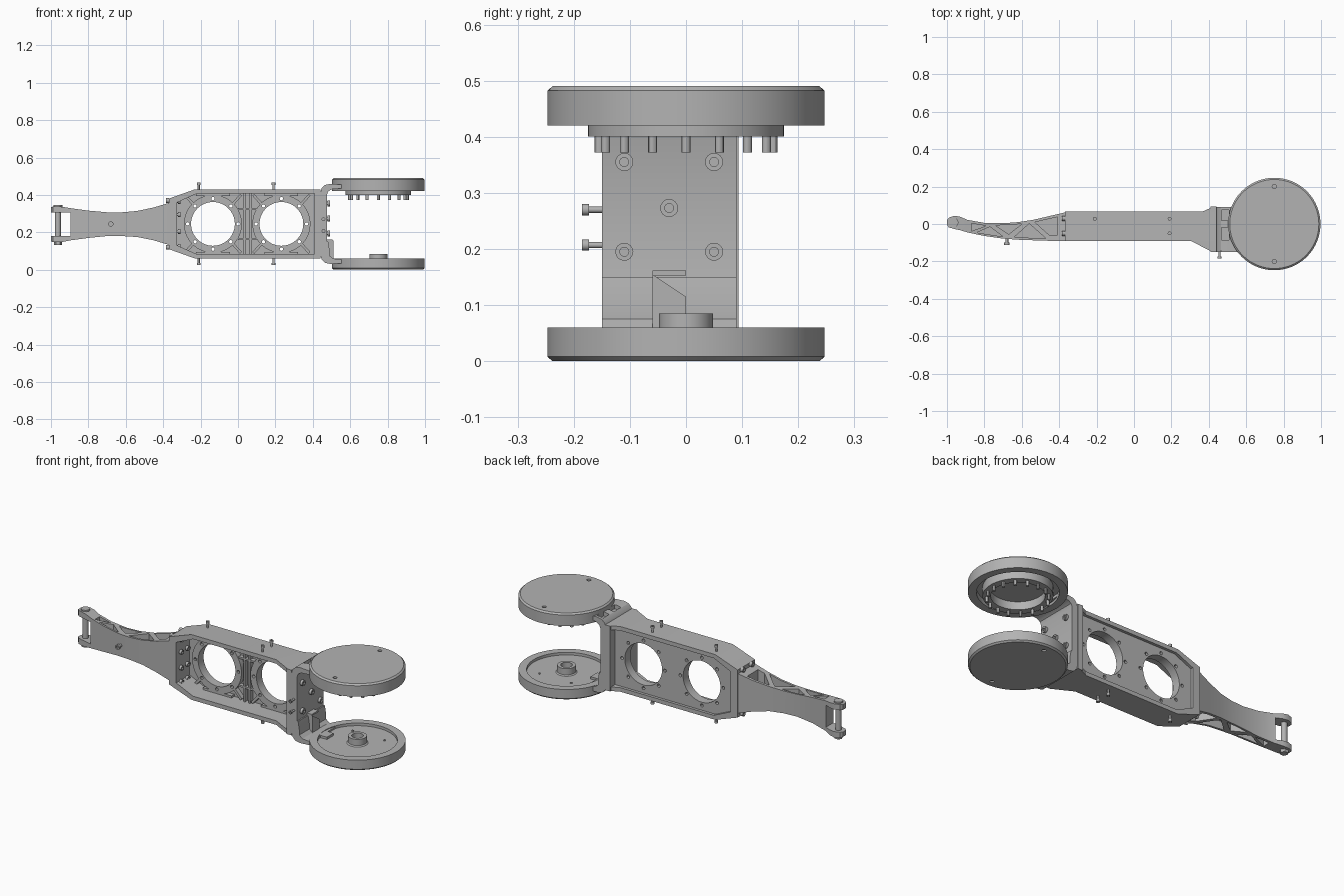
import bpy, bmesh, math
from mathutils import Vector, Matrix

cube = bpy.data.objects.get("Cube")
if cube:
    bpy.data.objects.remove(cube)

grey = bpy.data.materials.new("machined_grey")
grey.use_nodes = True
COLOR = (0.45, 0.45, 0.45, 1)
grey.diffuse_color = COLOR
grey.node_tree.nodes["Principled BSDF"].inputs["Base Color"].default_value = COLOR
parts = []


def link(name, bm):
    bmesh.ops.remove_doubles(bm, verts=bm.verts, dist=1e-5)
    bmesh.ops.recalc_face_normals(bm, faces=bm.faces)
    me = bpy.data.meshes.new(name)
    bm.to_mesh(me)
    bm.free()
    me.materials.append(grey)
    ob = bpy.data.objects.new(name, me)
    bpy.context.collection.objects.link(ob)
    parts.append(ob)
    return ob


def prism(name, pts, axis, a, b):
    """Extrude a 2D outline along an axis from a to b."""
    place = {"x": lambda u, v, w: (w, u, v),
             "y": lambda u, v, w: (u, w, v),
             "z": lambda u, v, w: (u, v, w)}[axis]
    bm = bmesh.new()
    lo, hi = [[bm.verts.new(place(u, v, w)) for u, v in pts] for w in (a, b)]
    bm.faces.new(lo)
    bm.faces.new(hi)
    for i in range(len(pts)):
        j = (i + 1) % len(pts)
        bm.faces.new((lo[i], lo[j], hi[j], hi[i]))
    return link(name, bm)


def box(name, x0, x1, y0, y1, z0, z1):
    return prism(name, [(x0, y0), (x1, y0), (x1, y1), (x0, y1)], "z", z0, z1)


def lathe(name, profile, at=(0, 0, 0), direction=(0, 0, 1), steps=64, closed=False):
    """Spin a (radius, height) profile around a direction."""
    bm = bmesh.new()
    vs = [bm.verts.new((r, 0, h)) for r, h in profile]
    es = [bm.edges.new(p) for p in zip(vs, vs[1:])]
    if closed:
        es.append(bm.edges.new((vs[-1], vs[0])))
    bmesh.ops.spin(bm, geom=vs + es, cent=(0, 0, 0), axis=(0, 0, 1),
                   angle=math.tau, steps=steps, use_merge=True)
    turn = Vector((0, 0, 1)).rotation_difference(Vector(direction)).to_matrix().to_4x4()
    bm.transform(Matrix.Translation(at) @ turn)
    return link(name, bm)


def rod(name, at, direction, r, length, steps=24):
    return lathe(name, [(0, 0), (r, 0), (r, length), (0, length)], at, direction, steps)


def screw(name, at, direction, shaft, r=0.01, head=0.012):
    """Socket-head screw standing on its shaft."""
    top = shaft + head
    return lathe(name, [(0, 0), (r * .55, 0), (r * .55, shaft), (r, shaft), (r, top),
                        (r * .5, top), (r * .5, top - head * .5), (0, top - head * .5)],
                 at, direction, 16)


def cut(target, *cutters):
    for c in cutters:
        m = target.modifiers.new("cut", "BOOLEAN")
        m.operation, m.solver, m.object = "DIFFERENCE", "EXACT", c
    dg = bpy.context.evaluated_depsgraph_get()
    target.data = bpy.data.meshes.new_from_object(target.evaluated_get(dg))
    target.modifiers.clear()
    for c in cutters:
        parts.remove(c)
        bpy.data.objects.remove(c)


MID = 0.245
CX = 0.75

# Upper and lower round discs
upper = lathe("upper_disc", [(0, .49), (.238, .49), (.247, .482), (.247, .42), (.205, .42),
                             (.205, .45), (.175, .45), (.175, .40), (.135, .40),
                             (.135, .445), (0, .445)], (CX, 0, 0), steps=96)
lower = lathe("lower_disc", [(0, 0), (.238, 0), (.247, .008), (.247, .06), (.205, .06),
                             (.205, .045), (.055, .045), (.048, .05), (.048, .085), (.03, .085),
                             (.03, .04), (0, .04)], (CX, 0, 0), steps=96)
for s in (-1, 1):
    cut(upper, rod("hole", (CX, s * .2, .48), (0, 0, 1), .011, .03))
    cut(lower, rod("hole", (CX, s * .2, -.02), (0, 0, 1), .011, .03))
    rod("disc_stud", (CX + .1 * s, .1, .04), (0, 0, 1), .006, .01)
for i in range(16):
    a = math.tau * i / 16
    rod("disc_pin", (CX + .155 * math.cos(a), .155 * math.sin(a), .372), (0, 0, 1), .008, .03, 12)

# C-shaped bracket carrying the discs
half = [(.56, .435), (.56, .455), (.495, .459), (.465, .453), (.447, .435), (.44, .41)]
inner = [(.475, .40), (.482, .418), (.50, .43)]
upper_half = inner + half
profile = upper_half + [(x, 2 * MID - z) for x, z in reversed(upper_half)]
bracket = prism("disc_bracket", profile, "y", -.15, .09)
cut(bracket, box("slot", .468, .508, .02, .075, .435, .5),
    box("slot", .468, .508, -.085, -.02, .435, .5))
prism("bracket_step", [(.47, .05), (.52, .05), (.49, .075), (.49, .105), (.482, .15), (.47, .15)],
      "y", -.15, .09)
prism("bracket_gusset", [(-.06, .05), (0, .05), (0, .115), (-.06, .155)], "x", .47, .51)
box("gusset_cap", .47, .505, -.06, 0, .153, .162)
box("lower_tongue", .5, .6, -.06, .0, .04, .058)
for y, z in ((-.11, .355), (.05, .355), (-.03, .273), (-.11, .195), (.05, .195)):
    screw("bracket_bolt", (.47, y, z), (1, 0, 0), .008, .016, .014)
for z in (.27, .207):
    screw("bracket_side_screw", (.457, -.14, z), (0, -1, 0), .033)

# Open frame with a web plate between front cavity and back recess
outline = [(-.37, .11), (-.23, .06), (.44, .06), (.44, .43), (-.23, .43), (-.37, .38)]
opening = [(-.325, .13), (-.22, .083), (.41, .083), (.41, .407), (-.22, .407), (-.325, .36)]
frame = prism("body_frame", outline, "y", -.09, .066)
cut(frame, prism("cavity", opening, "y", -.2, .03), prism("recess", opening, "y", .05, .2))
for hx in (-.134, .232):
    ring = lathe("opening_ring", [(.117, 0), (.155, 0), (.155, .03), (.117, .03)],
                 (hx, .031, MID), (0, -1, 0), closed=True)
    cut(frame, rod("bore", (hx, -.05, MID), (0, 1, 0), .117, .2, 64))
    for i in range(8):
        a = math.tau * i / 8
        spot = (hx + .135 * math.cos(a), -.05, MID + .135 * math.sin(a))
        cut(ring, rod("hole", spot, (0, 1, 0), .009, .2, 12))
        cut(frame, rod("hole", spot, (0, 1, 0), .009, .2, 12))
    # Stiffening ribs above and below each opening
    for z0, z1 in ((.08, .095), (.395, .41)):
        box("opening_rib", hx - .09, hx + .09, .005, .035, z0, z1)
    for s in (-1, 1):
        for t in (-1, 1):
            prism("corner_rib", [(hx + s * .1, MID + t * .11), (hx + s * .11, MID + t * .1),
                                 (hx + s * .155, MID + t * .15), (hx + s * .145, MID + t * .16)],
                  "y", .005, .035)
for x in (.03, .062):
    box("vertical_rib", x, x + .01, .005, .035, .08, .41)
for z in (.16, .32):
    box("cross_rib", 0, .1, .005, .035, z, z + .01)

# Flared end where the frame meets the bracket
flare = [(.30, -.088), (.405, -.143), (.44, -.15), (.44, .094), (.42, .09), (.36, .064)]
for z in (.06, .407):
    prism("flare_plate", flare, "z", z, z + .023)
box("flare_wall", .41, .442, -.15, .094, .06, .43)

# Screws on the frame edges, mirrored top and bottom
for x, y in ((-.21, .028), (.19, .028), (.19, -.05)):
    screw("top_screw", (x, y, .42), (0, 0, 1), .034)
    screw("bottom_screw", (x, y, .07), (0, 0, -1), .034)
for z in (.365, .295, .205, .125):
    for y in (-.055, .0):
        screw("end_wall_bolt", (-.33, y, z), (1, 0, 0), .008, .013, .014)
for z in (.37, .12):
    for y in (-.05, .03):
        screw("flange_bolt", (-.362, y, z), (-1, 0, 0), .008, .013, .016)

# Tapered arm lofted from rectangular sections: x, y range, z range
sections = [(-1.0, -.004, .02, .152, .335), (-.99, -.018, .034, .148, .337),
            (-.96, -.027, .044, .147, .338), (-.93, -.033, .039, .15, .335),
            (-.89, -.045, .022, .158, .328), (-.8, -.064, .006, .17, .316),
            (-.7, -.078, .004, .18, .307), (-.62, -.084, .01, .18, .307),
            (-.54, -.087, .022, .175, .314), (-.45, -.09, .043, .157, .333),
            (-.36, -.09, .064, .13, .36)]
bm = bmesh.new()
loops = [[bm.verts.new(p) for p in ((x, a, c), (x, b, c), (x, b, d), (x, a, d))]
         for x, a, b, c, d in sections]
for p, q in zip(loops, loops[1:]):
    for i in range(4):
        j = (i + 1) % 4
        bm.faces.new((p[i], p[j], q[j], q[i]))
bm.faces.new(loops[0])
bm.faces.new(loops[-1])
arm = link("tapered_arm", bm)
cut(arm, box("fork_gap", -1.1, -.895, -.2, .2, .18, .305))
# Truss pockets in the top and bottom of the arm
for tri in ([(-.87, -.038), (-.87, .003), (-.79, -.01)],
            [(-.84, -.046), (-.70, -.068), (-.77, -.015)],
            [(-.74, -.008), (-.60, .0), (-.67, -.055)],
            [(-.64, -.070), (-.47, -.078), (-.56, .002)],
            [(-.53, .010), (-.41, .037), (-.41, -.06), (-.45, -.062)]):
    cut(arm, prism("pocket", tri, "z", .265, .5), prism("pocket", tri, "z", 0, .225))
screw("arm_screw", (-.68, -.075, MID), (0, -1, 0), .024, .014)

# Fork pin with its nut
rod("fork_pin", (-.963, .008, .135), (0, 0, 1), .016, .208)
rod("fork_nut", (-.963, .008, .132), (0, 0, 1), .022, .018, 6)
rod("fork_pin_head", (-.963, .008, .335), (0, 0, 1), .024, .01)

# Smooth round surfaces, keep edges crisp
bpy.ops.object.select_all(action="DESELECT")
for ob in parts:
    ob.select_set(True)
bpy.context.view_layer.objects.active = frame
bpy.ops.object.shade_smooth_by_angle(angle=math.radians(30))
